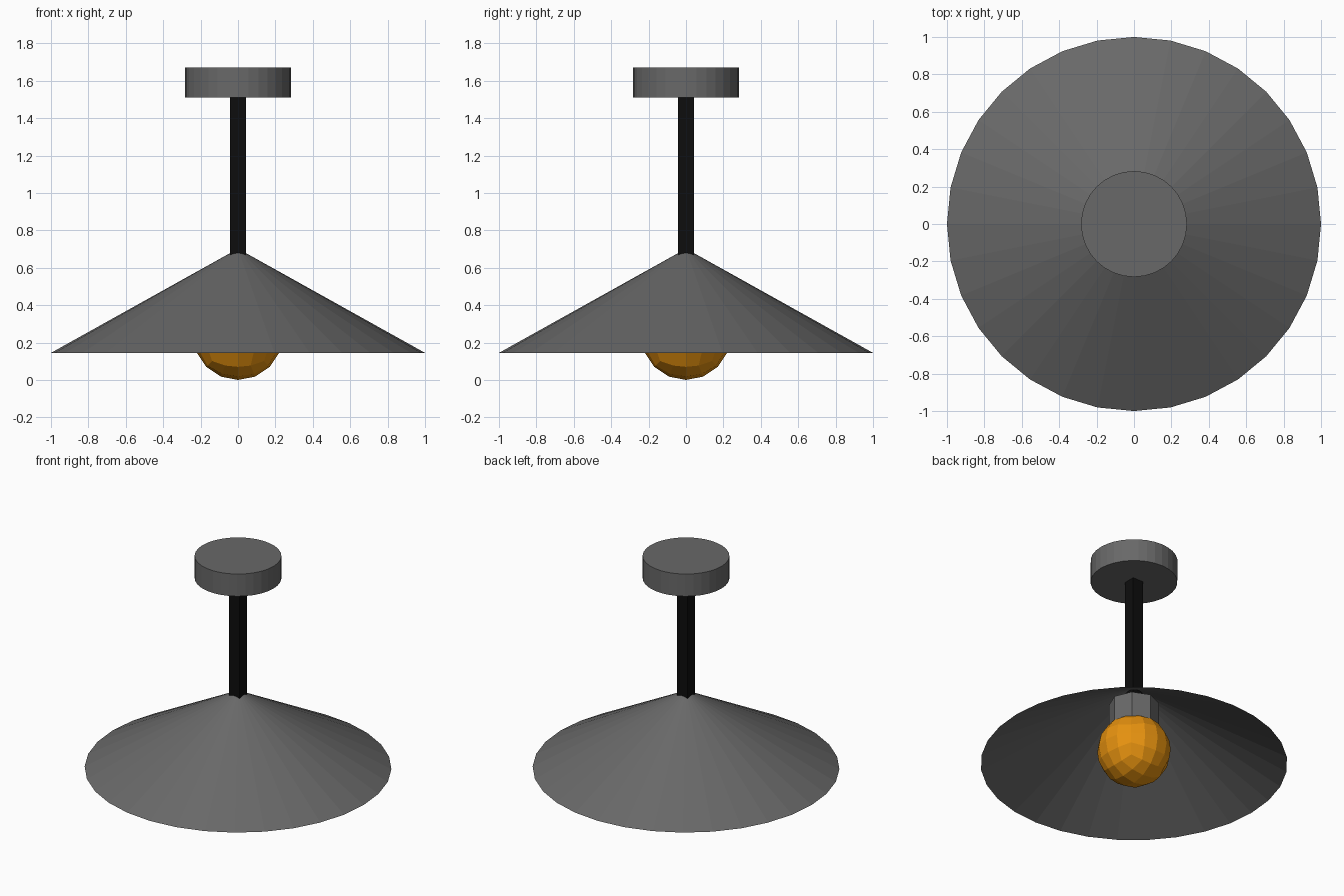
import bpy, bmesh, math

if "Cube" in bpy.data.objects:
    bpy.data.objects.remove(bpy.data.objects["Cube"])


def material(name, rgb):
    m = bpy.data.materials.new(name)
    m.diffuse_color = (*rgb, 1)
    m.use_nodes = True
    m.node_tree.nodes["Principled BSDF"].inputs["Base Color"].default_value = m.diffuse_color
    return m


grey = material("dark_grey", (0.14, 0.14, 0.14))
black = material("black", (0.004, 0.004, 0.004))
amber = material("amber", (0.8, 0.29, 0.005))


def finish(bm, name, mat):
    bmesh.ops.recalc_face_normals(bm, faces=bm.faces)
    mesh = bpy.data.meshes.new(name)
    bm.to_mesh(mesh)
    bm.free()
    mesh.materials.append(mat)
    ob = bpy.data.objects.new(name, mesh)
    bpy.context.collection.objects.link(ob)
    return ob


def cone(name, mat, sides, r_low, r_high, z0, z1, caps=True):
    bm = bmesh.new()
    bmesh.ops.create_cone(bm, segments=sides, cap_ends=caps,
                          radius1=r_low, radius2=r_high, depth=z1 - z0)
    bmesh.ops.translate(bm, verts=bm.verts, vec=(0, 0, (z0 + z1) / 2))
    return finish(bm, name, mat)


# Ceiling canopy, open conical shade and bulb socket
cone("ceiling_canopy", grey, 32, 0.283, 0.283, 1.51, 1.67)
cone("shade", grey, 32, 1.0, 0.0, 0.145, 0.702, caps=False)
cone("socket", grey, 8, 0.165, 0.165, 0.36, 0.59)

# Square hanging rod
bm = bmesh.new()
bmesh.ops.create_cube(bm, size=1)
bmesh.ops.scale(bm, verts=bm.verts, vec=(0.084, 0.084, 0.88))
bmesh.ops.translate(bm, verts=bm.verts, vec=(0, 0, 1.075))
finish(bm, "rod", black)

# Low-poly bulb: a subdivided cube pushed out to a sphere
bm = bmesh.new()
bmesh.ops.create_cube(bm, size=2)
bmesh.ops.subdivide_edges(bm, edges=bm.edges[:], cuts=3, use_grid_fill=True)
for v in bm.verts:
    for i in range(3):
        v.co[i] = math.tan(v.co[i] * math.pi / 4)
    v.co = v.co.normalized() * 0.24
    v.co.z += 0.24
finish(bm, "bulb", amber)
